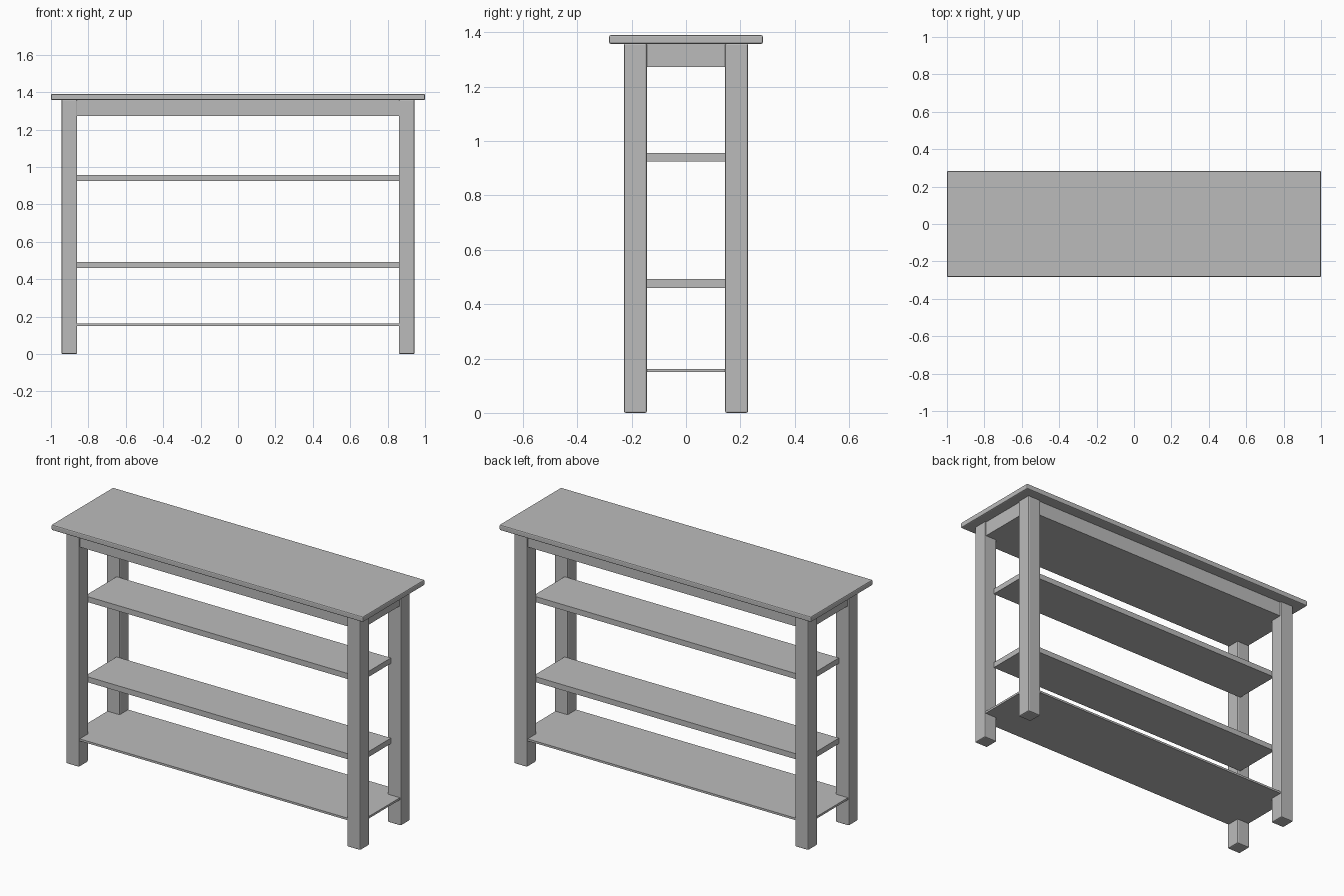
import bpy

default_cube = bpy.data.objects.get("Cube")
if default_cube:
    bpy.data.objects.remove(default_cube, do_unlink=True)

# Single flat grey finish
grey = bpy.data.materials.new("plain grey")
grey.use_nodes = True
colour = (0.5, 0.5, 0.5, 1)
grey.diffuse_color = colour
grey.node_tree.nodes["Principled BSDF"].inputs["Base Color"].default_value = colour


def board(name, half_x, half_y, bottom, top, centre=(0, 0), bevel=0):
    """Box from half widths and height range, with optional eased edges."""
    bpy.ops.mesh.primitive_cube_add(size=2, location=(*centre, (bottom + top) / 2))
    obj = bpy.context.object
    obj.name = name
    obj.scale = (half_x, half_y, (top - bottom) / 2)
    bpy.ops.object.transform_apply(location=False, rotation=False, scale=True)
    obj.data.materials.append(grey)
    if bevel:
        mod = obj.modifiers.new("eased edges", "BEVEL")
        mod.width = bevel
        mod.segments = 2
    return obj


# Table top and the solid apron block under it
board("table_top", 1.0, 0.283, 1.358, 1.39, bevel=0.006)
board("apron", 0.935, 0.218, 1.272, 1.36)

# Two middle shelves held between the legs, and a thin full-width bottom shelf
board("upper_shelf", 0.88, 0.145, 0.925, 0.957)
board("lower_shelf", 0.88, 0.145, 0.46, 0.492)
board("bottom_shelf", 0.938, 0.222, 0.15, 0.162)

# Four corner legs
for side, sx in (("left", 1), ("right", -1)):
    for end, sy in (("front", -1), ("back", 1)):
        board(f"{end}_{side}_leg", 0.042, 0.042, 0, 1.36,
              centre=(sx * 0.902, sy * 0.186), bevel=0.006)
